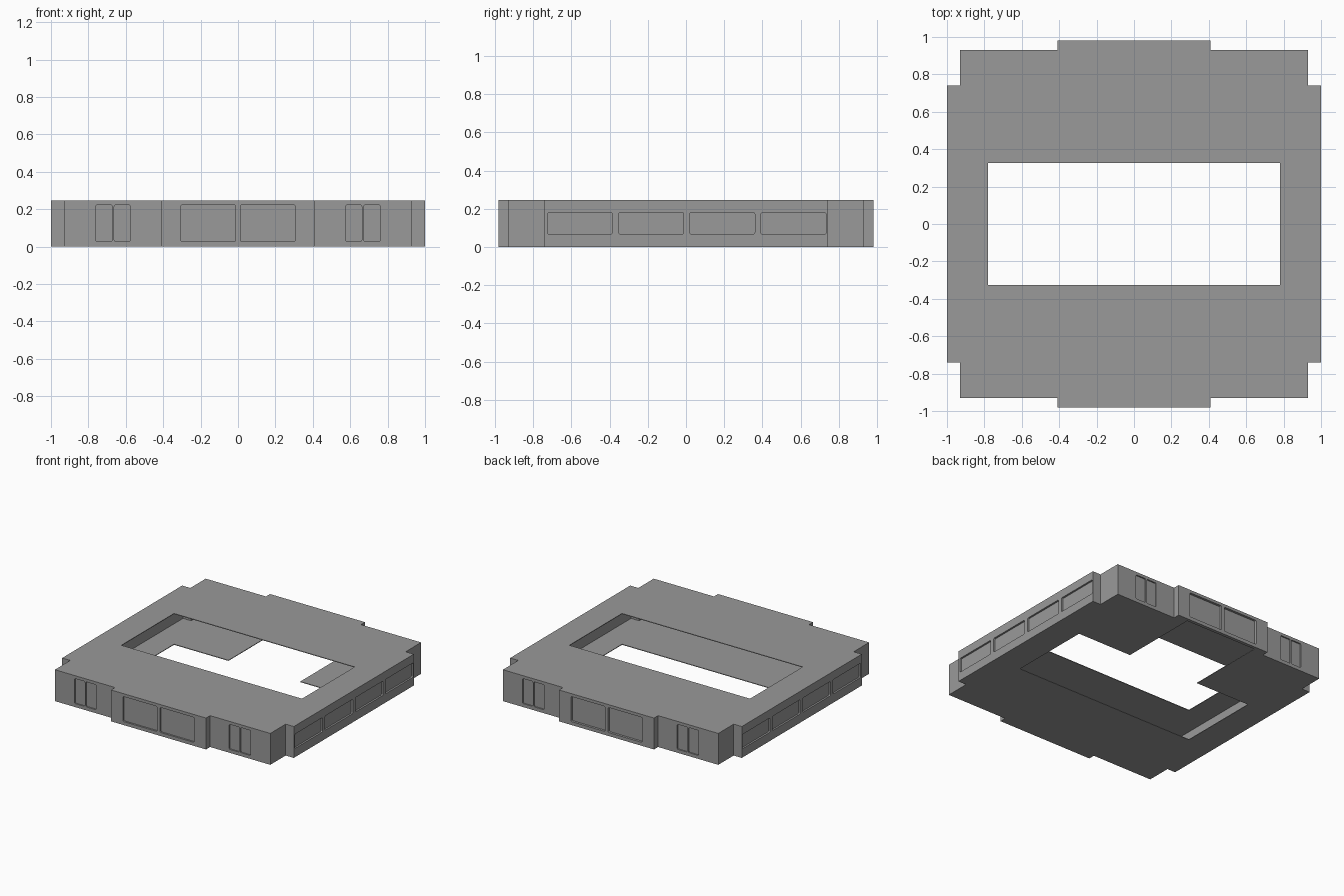
import bpy, bmesh
from mathutils import Vector

if "Cube" in bpy.data.objects:
    bpy.data.objects.remove(bpy.data.objects["Cube"], do_unlink=True)

HEIGHT, WALL, PLATE = 0.245, 0.025, 0.005

grey = bpy.data.materials.new("plain_grey")
grey.use_nodes = True
grey.diffuse_color = (0.32, 0.32, 0.32, 1)
grey.node_tree.nodes["Principled BSDF"].inputs["Base Color"].default_value = grey.diffuse_color


def add_object(name, bm):
    bmesh.ops.recalc_face_normals(bm, faces=bm.faces[:])
    mesh = bpy.data.meshes.new(name)
    bm.to_mesh(mesh)
    bm.free()
    obj = bpy.data.objects.new(name, mesh)
    bpy.context.collection.objects.link(obj)
    mesh.materials.append(grey)
    return obj


def footprint_prism(name, inset, z0, z1):
    """Stepped floor plan, mirrored from one quarter and extruded."""
    quarter = [(1, .74), (.93, .74), (.93, .93), (.41, .93), (.41, .98)]
    quarter = [(x - inset, y - inset) for x, y in quarter]
    half = quarter + [(-x, y) for x, y in reversed(quarter)]
    outline = half + [(x, -y) for x, y in reversed(half)]
    bm = bmesh.new()
    face = bm.faces.new([bm.verts.new((x, y, z0)) for x, y in outline])
    top = bmesh.ops.extrude_face_region(bm, geom=[face])
    moved = [v for v in top["geom"] if isinstance(v, bmesh.types.BMVert)]
    bmesh.ops.translate(bm, verts=moved, vec=(0, 0, z1 - z0))
    return add_object(name, bm)


def box(name, low, high, round_axis=None):
    """Box between two corners, optionally rounded along one axis."""
    low, high = Vector(low), Vector(high)
    bm = bmesh.new()
    bmesh.ops.create_cube(bm, size=1)
    for v in bm.verts:
        v.co = (low + high) / 2 + v.co * (high - low)
    if round_axis is not None:
        edges = [e for e in bm.edges
                 if abs((e.verts[0].co - e.verts[1].co).normalized()[round_axis]) > .9]
        bmesh.ops.bevel(bm, geom=edges, offset=.008, segments=3, profile=.5, affect='EDGES')
    return add_object(name, bm)


shell = footprint_prism("building_shell", 0, 0, HEIGHT)

# Hollow interior, courtyard opening and floor gap towards the rear doors
cutters = [
    footprint_prism("interior_cutter", WALL, PLATE, HEIGHT - PLATE),
    box("courtyard_cutter", (-.78, -.325, -.1), (.78, .325, .4)),
    box("floor_gap_cutter", (-.31, .2, -.1), (.31, .98 - WALL, .05)),
]

# Recessed double doors and narrow window panes, front and rear
for side, door_depth in ((-1, .014), (1, .018)):
    for mirror in (-1, 1):
        for near, far, face_y, depth in ((.013, .307, .98, door_depth),
                                         (.575, .662, .93, .01),
                                         (.672, .76, .93, .01)):
            xs = sorted((mirror * near, mirror * far))
            ys = sorted((side * (face_y - depth), side * 1.1))
            cutters.append(box("front_recess_cutter", (xs[0], ys[0], .027),
                               (xs[1], ys[1], .222), 1))

# Four recessed windows along each long side
for side in (-1, 1):
    for i in range(4):
        y = -.555 + .3725 * i
        xs = sorted((side * (1 - .014), side * 1.1))
        cutters.append(box("side_window_cutter", (xs[0], y - .17, .068),
                           (xs[1], y + .17, .18), 0))

# Cut everything, then bake the result and drop the cutters
for cutter in cutters:
    cutter.hide_render = True
    mod = shell.modifiers.new(cutter.name, 'BOOLEAN')
    mod.operation, mod.solver, mod.object = 'DIFFERENCE', 'EXACT', cutter
depsgraph = bpy.context.evaluated_depsgraph_get()
result = bpy.data.meshes.new_from_object(shell.evaluated_get(depsgraph))
shell.modifiers.clear()
shell.data = result
shell.data.name = "building_shell"
for cutter in cutters:
    bpy.data.objects.remove(cutter, do_unlink=True)
